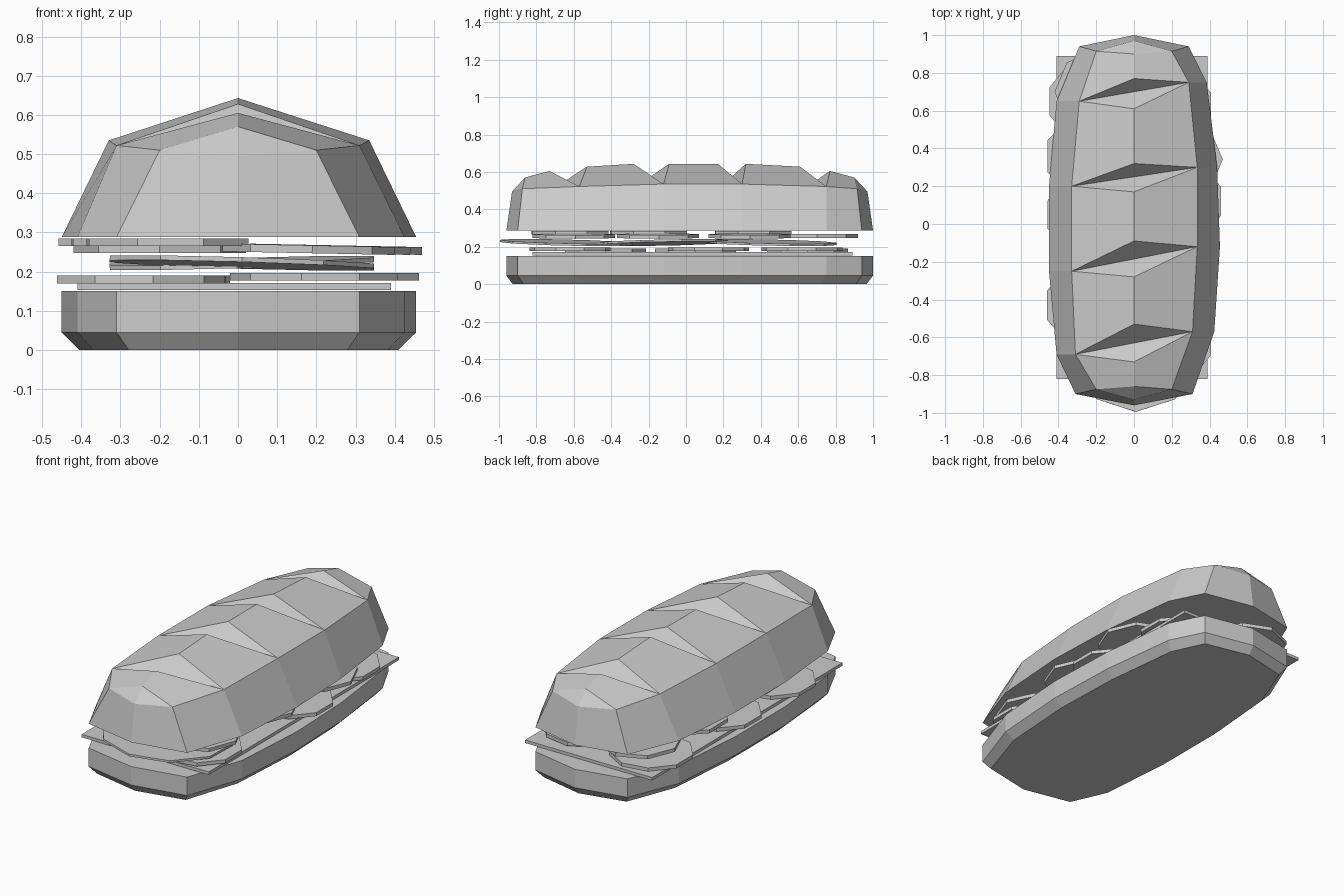
import bpy, bmesh, math
from mathutils import Matrix, Vector

cube = bpy.data.objects.get("Cube")
if cube:
    bpy.data.objects.remove(cube)

grey = bpy.data.materials.new("light grey")
grey.use_nodes = True
tone = (0.6, 0.6, 0.6, 1)
grey.diffuse_color = tone
grey.node_tree.nodes["Principled BSDF"].inputs["Base Color"].default_value = tone


def finish(name, bm):
    bmesh.ops.remove_doubles(bm, verts=bm.verts, dist=0.0005)
    bmesh.ops.recalc_face_normals(bm, faces=bm.faces)
    mesh = bpy.data.meshes.new(name)
    bm.to_mesh(mesh)
    bm.free()
    mesh.materials.append(grey)
    obj = bpy.data.objects.new(name, mesh)
    bpy.context.collection.objects.link(obj)
    return obj


def add_face(bm, *points):
    bm.faces.new([bm.verts.new(p) for p in points])


# Shared bread outline, listed from back to front on each side
left_side = [(-.29, .94), (-.41, .65), (-.45, .2), (-.45, -.25), (-.41, -.69), (-.31, -.9)]
right_side = [(.29, .94), (.385, .75), (.44, .3), (.455, -.12), (.425, -.57), (.31, -.9)]
back_tip, front_tip = (0, 1), (0, -.96)
outline = [back_tip] + left_side + [front_tip] + right_side[::-1]

# Bottom bun: chamfered slab
bm = bmesh.new()
rings = [[Vector((x * sx, y * sy, z)) for x, y in outline]
         for z, sx, sy in ((0, .9, .965), (.045, 1, 1), (.15, 1, 1))]
add_face(bm, *rings[0])
add_face(bm, *rings[-1])
for low, high in zip(rings, rings[1:]):
    for i in range(len(low)):
        add_face(bm, low[i - 1], low[i], high[i], high[i - 1])
finish("bottom_bun", bm)

# Top bun: faceted loaf with four diagonal scores across the ridge
bm = bmesh.new()
BASE = .288
add_face(bm, *[(x, y, BASE) for x, y in outline])
left_cuts = [(-.29, .65, .522), (-.33, .2, .535), (-.33, -.25, .535), (-.31, -.69, .522)]
right_cuts = [(.29, .75, .522), (.335, .3, .535), (.335, -.12, .535), (.31, -.57, .522)]
# Ridge points behind and ahead of each score
ridge_back = [(0, .77, .605), (0, .32, .643), (0, -.09, .643), (0, -.53, .628)]
ridge_front = [(0, .61, .628), (0, .17, .643), (0, -.28, .643), (0, -.73, .605)]
for a, b, back, front in zip(left_cuts, right_cuts, ridge_back, ridge_front):
    add_face(bm, a, back, b)
    add_face(bm, a, front, b)
for side, cuts in ((left_side, left_cuts), (right_side, right_cuts)):
    foot = [(x, y, BASE) for x, y in side]
    sign = -1 if side is left_side else 1
    for i in range(3):
        add_face(bm, cuts[i], ridge_front[i], ridge_back[i + 1], cuts[i + 1])
        add_face(bm, foot[i + 1], cuts[i], cuts[i + 1], foot[i + 2])
    # Rounded loaf ends
    for tip, corner, hip, cut, ridge, d in (
            (back_tip, foot[0], foot[1], cuts[0], ridge_back[0], 1),
            (front_tip, foot[5], foot[4], cuts[3], ridge_front[3], -1)):
        shoulder = (sign * .2, corner[1] - d * .025, .51)
        nose = (0, tip[1] - d * .03, .495)
        crown = (0, tip[1] - d * .1, .57)
        add_face(bm, cut, ridge, crown, shoulder)
        add_face(bm, shoulder, crown, nose)
        add_face(bm, (*tip, BASE), nose, shoulder, corner)
        add_face(bm, corner, shoulder, cut, hip)
finish("top_bun", bm)


# Fillings
def slice_disc(name, x, y, z, r, thick, sides=9, tilt_x=0, tilt_y=0, turn=0):
    bm = bmesh.new()
    bmesh.ops.create_cone(bm, cap_ends=True, segments=sides, radius1=r, radius2=r, depth=thick)
    obj = finish(name, bm)
    obj.matrix_world = (Matrix.Translation((x, y, z)) @ Matrix.Rotation(tilt_y, 4, "Y")
                        @ Matrix.Rotation(tilt_x, 4, "X") @ Matrix.Rotation(turn, 4, "Z"))
    return obj


bm = bmesh.new()
bmesh.ops.create_cube(bm, size=1)
bmesh.ops.transform(bm, verts=bm.verts,
                    matrix=Matrix.Translation((-.01, .035, .162)) @ Matrix.Diagonal((.8, 1.71, .017, 1)))
finish("cheese_sheet", bm)

# Lower row of staggered slices
for i, (x, y) in enumerate([(-.24, .65), (.2, .62), (-.25, .05), (.255, .12), (-.255, -.43), (.2, -.62)]):
    slice_disc("lower_slice_%d" % (i + 1), x, y, .18 if x < 0 else .187, .22, .02,
               turn=math.pi / 2 if x > 0 else -math.pi / 2)

# Large thin meat rounds, overlapping along the loaf
for i, (y, tip) in enumerate([(-.64, -.025), (-.13, .02), (.45, -.02)]):
    slice_disc("meat_round_%d" % (i + 1), .01, y, .222, .355, .012, 10,
               tilt_x=tip, tilt_y=.03 * (-1) ** i, turn=math.pi / 10 * 0)

# Upper row of slices under the top bun
for i, (x, y) in enumerate([(-.2, .7), (-.255, .36), (.25, .34), (-.22, -.2), (.22, -.15), (-.18, -.62), (.18, -.6)]):
    slice_disc("upper_slice_%d" % (i + 1), x, y, .257 + .018 * (i % 2), .22, .02, 8,
               tilt_y=.02 if x > 0 else 0, turn=i * .4)
